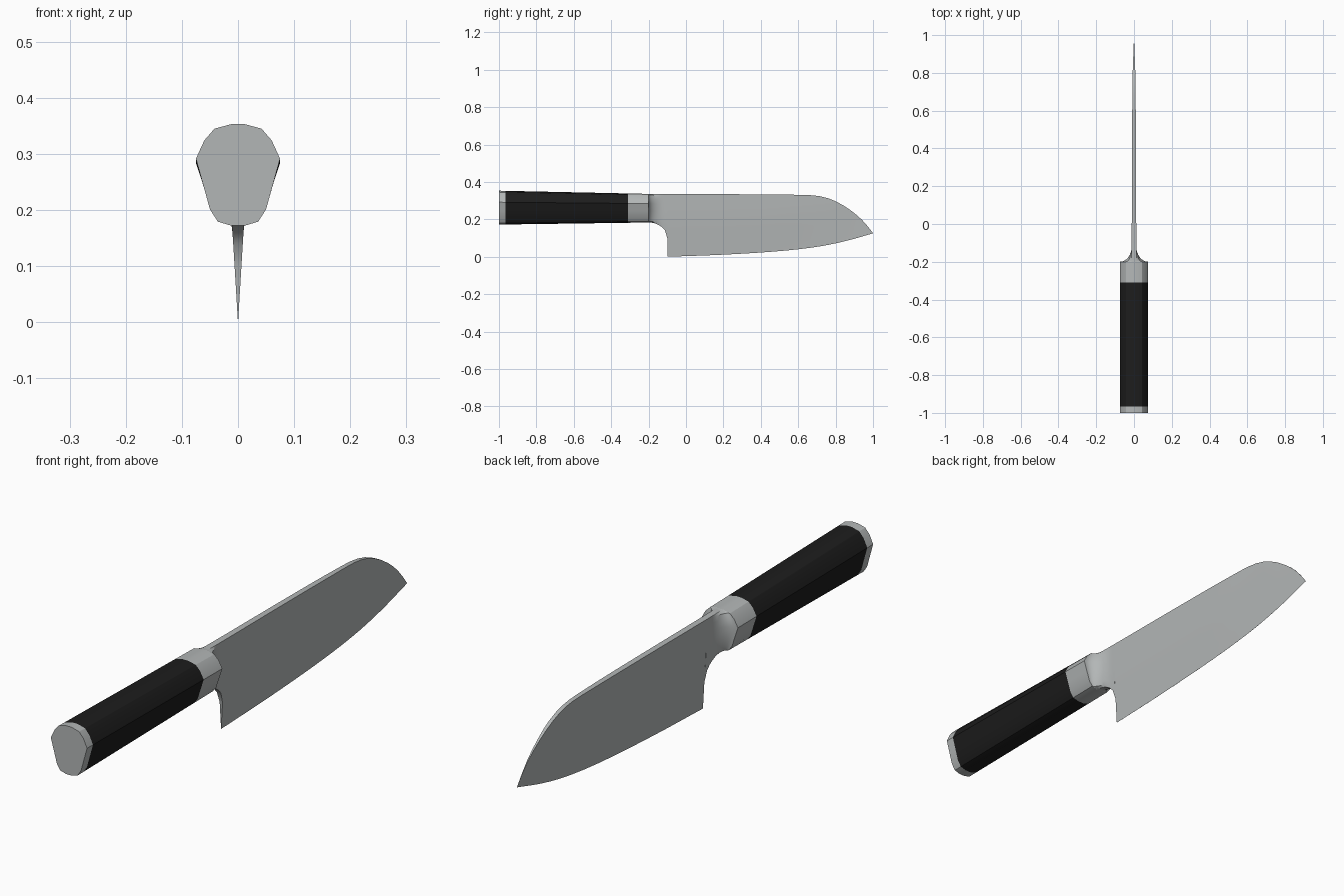
import bpy, bmesh, math

if "Cube" in bpy.data.objects:
    bpy.data.objects.remove(bpy.data.objects["Cube"])

def material(name, rgb):
    m = bpy.data.materials.new(name)
    m.diffuse_color = (*rgb, 1)
    m.use_nodes = True
    m.node_tree.nodes["Principled BSDF"].inputs["Base Color"].default_value = m.diffuse_color
    return m

STEEL = material("brushed steel", (0.45, 0.47, 0.47))
BLACK = material("black handle", (0.012, 0.012, 0.012))

# Half cross-section of the handle: (x, height fraction), bottom to top
HALF = [(0.012, 0), (0.036, .04), (0.05, .16), (0.0625, .41),
        (0.075, .66), (0.06, .84), (0.042, .955), (0.012, 1)]
ROWS = [t for x, t in HALF]

def lerp(pts, y):
    """Linear interpolation through (y, value) points."""
    for (a, va), (b, vb) in zip(pts, pts[1:]):
        if y <= b:
            return va + (vb - va) * max(0, y - a) / (b - a)
    return pts[-1][1]

def curve(pts, y):
    """Smooth (Catmull-Rom style) interpolation through (y, value) points."""
    n = len(pts)
    slope = [(pts[min(i + 1, n - 1)][1] - pts[max(i - 1, 0)][1]) /
             (pts[min(i + 1, n - 1)][0] - pts[max(i - 1, 0)][0]) for i in range(n)]
    for i in range(n - 1):
        a, b = pts[i], pts[i + 1]
        if y <= b[0] or i == n - 2:
            h = b[0] - a[0]
            u = min(1, max(0, (y - a[0]) / h))
            return ((2*u**3 - 3*u*u + 1) * a[1] + (u**3 - 2*u*u + u) * h * slope[i]
                    + (3*u*u - 2*u**3) * b[1] + (u**3 - u*u) * h * slope[i + 1])

def loft(name, rings, mat):
    """Skin a list of (y, [(x, z) half profile]) mirrored in x, with capped ends."""
    bm = bmesh.new()
    loops = []
    for y, half in rings:
        full = half + [(-x, z) for x, z in reversed(half)]
        loops.append([bm.verts.new((x, y, z)) for x, z in full])
    n = len(loops[0])
    for a, b in zip(loops, loops[1:]):
        for i in range(n):
            j = (i + 1) % n
            bm.faces.new((a[i], a[j], b[j], b[i]))
    bm.faces.new(loops[0])
    bm.faces.new(loops[-1])
    bmesh.ops.recalc_face_normals(bm, faces=bm.faces)
    me = bpy.data.meshes.new(name)
    bm.to_mesh(me)
    bm.free()
    me.materials.append(mat)
    ob = bpy.data.objects.new(name, me)
    bpy.context.collection.objects.link(ob)
    bpy.ops.object.select_all(action='DESELECT')
    ob.select_set(True)
    bpy.context.view_layer.objects.active = ob
    bpy.ops.object.shade_smooth_by_angle(angle=math.radians(25))
    return ob

# Handle: end cap, black grip and bolster share one tapering section
def handle_ring(y):
    lo = lerp([(-1, .172), (-.2, .183)], y)
    hi = lerp([(-1, .353), (-.2, .336)], y)
    return y, [(x, lo + t * (hi - lo)) for x, t in HALF]

for name, a, b, mat in (("end_cap", -1, -.965, STEEL), ("grip", -.965, -.31, BLACK),
                        ("bolster", -.31, -.2, STEEL)):
    loft(name, [handle_ring(a), handle_ring(b)], mat)

# Blade: side outline of edge and spine, plus spine half thickness
EDGE = [(-.1, 0), (.2, .011), (.5, .03), (.7, .053), (.85, .083), (1, .125)]
SPINE = [(-.2, .336), (-.1, .335), (.3, .334), (.6, .331), (.7, .326), (.77, .309),
         (.84, .275), (.9, .233), (.95, .188), (1, .126)]
THICK = [(-.2, .0125), (.5, .0105), (.8, .007), (1, .003)]

def blade_half(y, z):
    return lerp(THICK, y) * min(1, max(.01, (z - curve(EDGE, y)) / .2))

rings = []
# neck: the handle section flares concavely down to the thin blade
R = 0.08
for i in range(13):
    a = i / 12 * math.pi / 2
    y = -.1 - .1 * math.cos(a)
    k = 1 - math.sqrt(max(0, 1 - (1 - min(1, (y + .2) / R)) ** 2))
    lo = .1 + .083 * math.sqrt(max(0, 1 - ((y + .2) / .1) ** 2))
    hi = curve(SPINE, y)
    half = []
    for x, t in HALF:
        z = lo + t * (hi - lo)
        thin = blade_half(y, z)
        k2 = 1 - k
        w = 1 - math.sqrt(max(0, 1 - (1 - min(1, (y + .2) / R)) ** 2))
        half.append((thin + (x - thin) * w if x > thin else x + (thin - x) * k2, z))
    rings.append((y, half))
# heel drop, straight body and rounded tip
ys = [-.1 + .07 * i for i in range(11)] + [.64, .68, .72, .76, .8, .84, .88, .91, .94, .97, .985, 1]
for y in ys:
    lo, hi = curve(EDGE, y), curve(SPINE, y)
    rings.append((y, [(blade_half(y, lo + t * (hi - lo)), lo + t * (hi - lo)) for t in ROWS]))
loft("blade", rings, STEEL)
